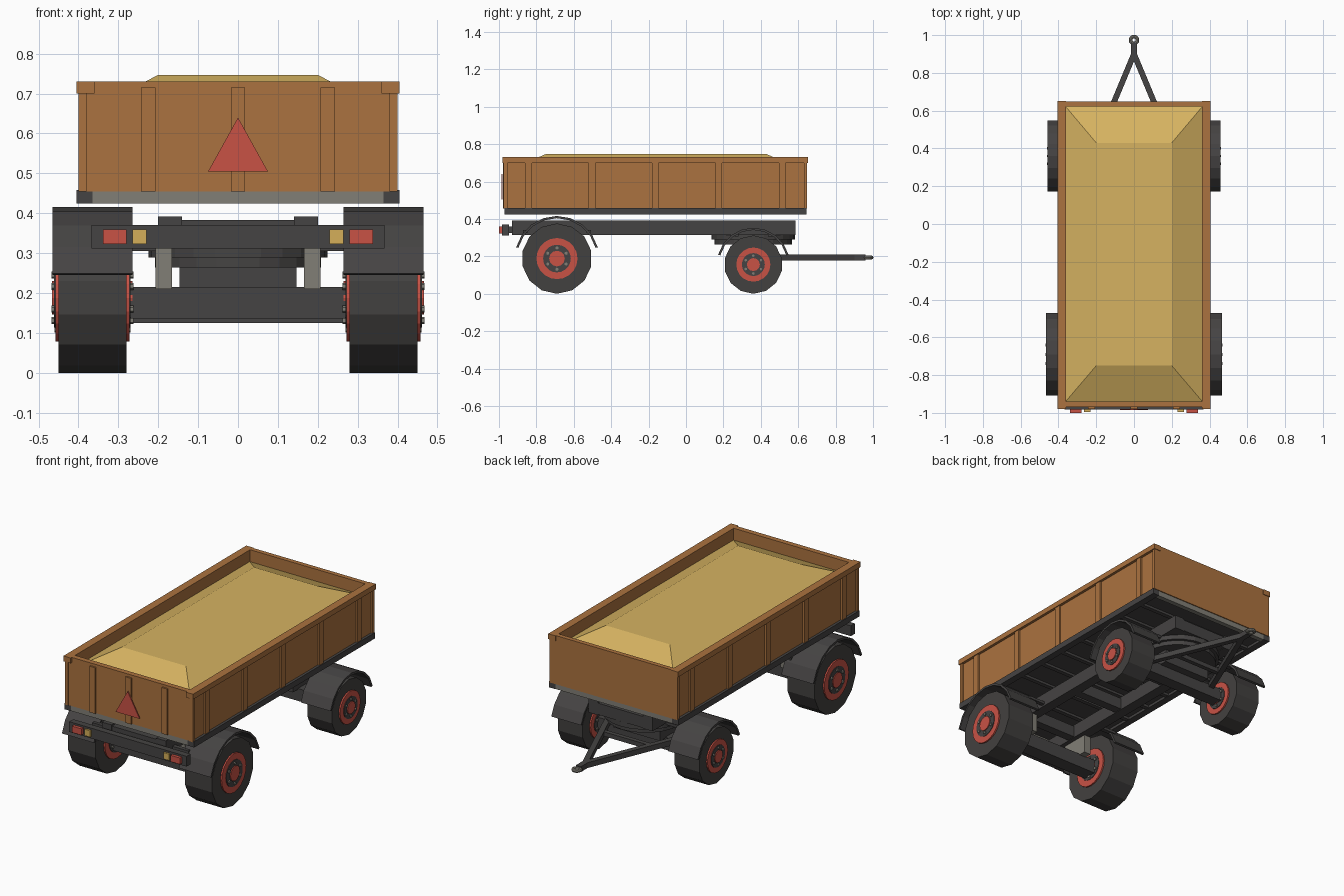
import bpy
import bmesh
import math
from mathutils import Vector, Matrix

if "Cube" in bpy.data.objects:
    bpy.data.objects.remove(bpy.data.objects["Cube"], do_unlink=True)


def material(name, rgb):
    m = bpy.data.materials.new(name)
    m.use_nodes = True
    m.diffuse_color = (*rgb, 1)
    m.node_tree.nodes["Principled BSDF"].inputs["Base Color"].default_value = (*rgb, 1)
    return m


WOOD = material("brown boards", (0.41, 0.17, 0.05))
SAND = material("sand", (0.67, 0.45, 0.12))
RED = material("red paint", (0.58, 0.085, 0.06))
DARK = material("dark chassis", (0.06, 0.057, 0.056))
TYRE = material("tyre rubber", (0.055, 0.052, 0.05))
GREY = material("grey metal", (0.22, 0.21, 0.18))
AMBER = material("amber lamp", (0.66, 0.43, 0.1))


def finish(name, bm, mat):
    bmesh.ops.recalc_face_normals(bm, faces=bm.faces)
    me = bpy.data.meshes.new(name)
    bm.to_mesh(me)
    bm.free()
    me.materials.append(mat)
    ob = bpy.data.objects.new(name, me)
    bpy.context.collection.objects.link(ob)
    return ob


def box(name, x, y, z, mat):
    """Box from (min, max) pairs."""
    bm = bmesh.new()
    bmesh.ops.create_cube(bm, size=1)
    for v in bm.verts:
        v.co = [(r[0] + r[1]) / 2 + c * (r[1] - r[0]) for r, c in zip((x, y, z), v.co)]
    return finish(name, bm, mat)


def pair(name, x, y, z, mat):
    """Two boxes mirrored across x."""
    box("left_" + name, x, y, z, mat)
    box("right_" + name, (-x[1], -x[0]), y, z, mat)


def disc(name, centre, r, depth, axis, n, mat):
    """Cylinder with a vertex pointing straight down when lying on x."""
    bm = bmesh.new()
    bmesh.ops.create_cone(bm, cap_ends=True, segments=n, radius1=r, radius2=r, depth=depth)
    if axis == "X":
        bmesh.ops.rotate(bm, verts=bm.verts, matrix=Matrix.Rotation(-math.pi / 2, 3, "X"))
        bmesh.ops.rotate(bm, verts=bm.verts, matrix=Matrix.Rotation(math.pi / 2, 3, "Z"))
    bmesh.ops.translate(bm, verts=bm.verts, vec=centre)
    return finish(name, bm, mat)


def prism(name, pts, offset, mat):
    """Polygon extruded along a vector."""
    bm = bmesh.new()
    f = bm.faces.new([bm.verts.new(p) for p in pts])
    new = bmesh.ops.extrude_face_region(bm, geom=[f])["geom"]
    bmesh.ops.translate(bm, verts=[g for g in new if isinstance(g, bmesh.types.BMVert)], vec=offset)
    return finish(name, bm, mat)


def bar(name, a, b, w, h, mat):
    """Horizontal rectangular bar between two points."""
    a, b = Vector(a), Vector(b)
    side = (b - a).cross(Vector((0, 0, 1))).normalized() * w / 2
    up = Vector((0, 0, h / 2))
    return prism(name, [a + side + up, a - side + up, a - side - up, a + side - up], b - a, mat)


# Wooden box
pair("side_wall", (0.362, 0.39), (-0.97, 0.645), (0.455, 0.725), WOOD)
pair("top_rail", (0.36, 0.405), (-0.98, 0.652), (0.7, 0.73), WOOD)
pair("tail_corner", (0.38, 0.4), (-0.975, -0.955), (0.455, 0.7), WOOD)
pair("nose_corner", (0.38, 0.4), (0.63, 0.648), (0.455, 0.7), WOOD)
box("tailgate", (-0.39, 0.39), (-0.97, -0.94), (0.455, 0.73), WOOD)
box("nose_wall", (-0.39, 0.39), (0.622, 0.648), (0.455, 0.73), WOOD)
for i in range(5):
    y = -0.842 + i * 0.339
    pair(f"side_post_{i}", (0.385, 0.4), (y - 0.018, y + 0.018), (0.455, 0.702), WOOD)
for i in (-1, 0, 1):
    x = i * 0.225
    box(f"tail_post_{i + 1}", (x - 0.018, x + 0.018), (-0.979, -0.965), (0.455, 0.715), WOOD)
prism("warning_triangle", [(-0.075, -0.98, 0.505), (0.075, -0.98, 0.505), (0, -0.98, 0.64)],
      (0, -0.006, 0), RED)

# Sand load with a raised flat top
bm = bmesh.new()
rings = []
for x, y0, y1, z in ((0.363, -0.941, 0.623, 0.47), (0.363, -0.941, 0.623, 0.662),
                     (0.2, -0.75, 0.43, 0.747)):
    rings.append([bm.verts.new(p) for p in ((-x, y0, z), (x, y0, z), (x, y1, z), (-x, y1, z))])
for lo, hi in zip(rings, rings[1:]):
    for k in range(4):
        j = (k + 1) % 4
        bm.faces.new((lo[k], lo[j], hi[j], hi[k]))
bm.faces.new(rings[0])
bm.faces.new(rings[2])
finish("sand_load", bm, SAND)

# Bed frame
box("bed_floor", (-0.37, 0.37), (-0.95, 0.63), (0.44, 0.47), DARK)
pair("bed_side_beam", (0.365, 0.405), (-0.97, 0.645), (0.425, 0.458), DARK)
box("bed_tail_beam", (-0.365, 0.365), (-0.968, -0.94), (0.425, 0.456), GREY)
box("bed_nose_beam", (-0.365, 0.365), (0.615, 0.643), (0.425, 0.456), GREY)
for i in range(9):
    y = -0.82 + i * 0.165
    box(f"bed_cross_beam_{i}", (-0.366, 0.366), (y - 0.012, y + 0.012), (0.426, 0.445), DARK)

# Chassis rails and cross members
pair("chassis_rail", (0.14, 0.2), (-0.93, 0.585), (0.315, 0.392), DARK)
for i, y in enumerate((-0.9, -0.69, -0.3, 0.08, 0.36, 0.56)):
    box(f"chassis_cross_{i}", (-0.142, 0.142), (y - 0.025, y + 0.025), (0.318, 0.383), DARK)

# Rear bumper with lamps
box("bumper", (-0.367, 0.367), (-0.983, -0.947), (0.312, 0.37), DARK)
pair("bumper_bracket", (0.15, 0.19), (-0.95, -0.925), (0.325, 0.36), DARK)
pair("red_lamp", (0.279, 0.338), (-1.0, -0.982), (0.323, 0.359), RED)
pair("amber_lamp", (0.229, 0.264), (-0.994, -0.982), (0.323, 0.359), AMBER)

# Axles, suspension blocks and turntable
box("rear_axle", (-0.28, 0.28), (-0.73, -0.65), (0.136, 0.215), DARK)
pair("suspension_block", (0.165, 0.207), (-0.77, -0.61), (0.21, 0.318), GREY)
box("front_axle", (-0.28, 0.28), (0.325, 0.395), (0.125, 0.195), DARK)
box("steering_block", (-0.147, 0.147), (0.28, 0.44), (0.19, 0.27), DARK)
disc("turntable_upper", (0, 0.36, 0.303), 0.224, 0.028, "Z", 24, DARK)
disc("turntable_lower", (0, 0.36, 0.278), 0.208, 0.028, "Z", 24, DARK)


def wheel(name, sx, y, z, r, half):
    """Tyre with the same stepped rim and bolts on both faces."""
    x = sx * 0.365
    s = r / 0.188
    disc(name + "_tyre", (x, y, z), r, half * 2, "X", 14, TYRE)
    for label, rr, ext, n, mat in (("rim", 0.11, 0.008, 20, RED), ("ring", 0.074, 0.011, 20, DARK),
                                   ("hub", 0.042, 0.016, 12, RED)):
        disc(f"{name}_{label}", (x, y, z), rr * s, (half + ext) * 2, "X", n, mat)
    for k in range(6):
        a = k * math.tau / 6 + math.pi / 6
        disc(f"{name}_bolt_{k}", (x, y + 0.057 * s * math.cos(a), z + 0.057 * s * math.sin(a)),
             0.009 * s, (half + 0.018) * 2, "X", 6, GREY)


def fender(name, sx, y, z, r, half):
    """Curved mudguard strip with thickness."""
    a0, n = math.radians(15), 8
    angles = [a0 + (math.pi - 2 * a0) * k / n for k in range(n + 1)]
    bm = bmesh.new()
    rows = [[bm.verts.new((sx * 0.365 + dx, y + rr * math.cos(a), z + rr * math.sin(a)))
             for dx, rr in ((-half, r), (half, r), (half, r - 0.012), (-half, r - 0.012))]
            for a in angles]
    for p, q in zip(rows, rows[1:]):
        for k in range(4):
            j = (k + 1) % 4
            bm.faces.new((p[k], p[j], q[j], q[k]))
    bm.faces.new(rows[0])
    bm.faces.new(rows[-1])
    finish(name, bm, DARK)


# Wheels and mudguards on both axles
for side, sx in (("left", 1), ("right", -1)):
    wheel(side + "_rear_wheel", sx, -0.69, 0.188, 0.188, 0.085)
    fender(side + "_rear_fender", sx, -0.69, 0.19, 0.226, 0.1)
    wheel(side + "_front_wheel", sx, 0.36, 0.156, 0.156, 0.077)
    fender(side + "_front_fender", sx, 0.36, 0.158, 0.195, 0.093)
for y in (-0.86, -0.52):
    pair("rear_fender_stay", (0.19, 0.3), (y - 0.012, y + 0.012), (0.325, 0.34), DARK)
for y in (0.27, 0.45):
    pair("front_fender_stay", (0.16, 0.3), (y - 0.012, y + 0.012), (0.305, 0.32), DARK)

# Drawbar with a towing eye
for side, sx in (("left", 1), ("right", -1)):
    bar(side + "_drawbar_arm", (sx * 0.225, 0.36, 0.194), (0, 0.9, 0.194), 0.03, 0.03, DARK)
bar("drawbar_cross", (-0.15, 0.53, 0.194), (0.15, 0.53, 0.194), 0.025, 0.025, DARK)
bar("drawbar_tip", (0, 0.875, 0.194), (0, 0.96, 0.194), 0.032, 0.03, DARK)
bpy.ops.mesh.primitive_torus_add(location=(0, 0.974, 0.194), major_radius=0.018, minor_radius=0.01,
                                 major_segments=16, minor_segments=8)
eye = bpy.context.object
eye.name = "towing_eye"
eye.data.materials.append(GREY)
